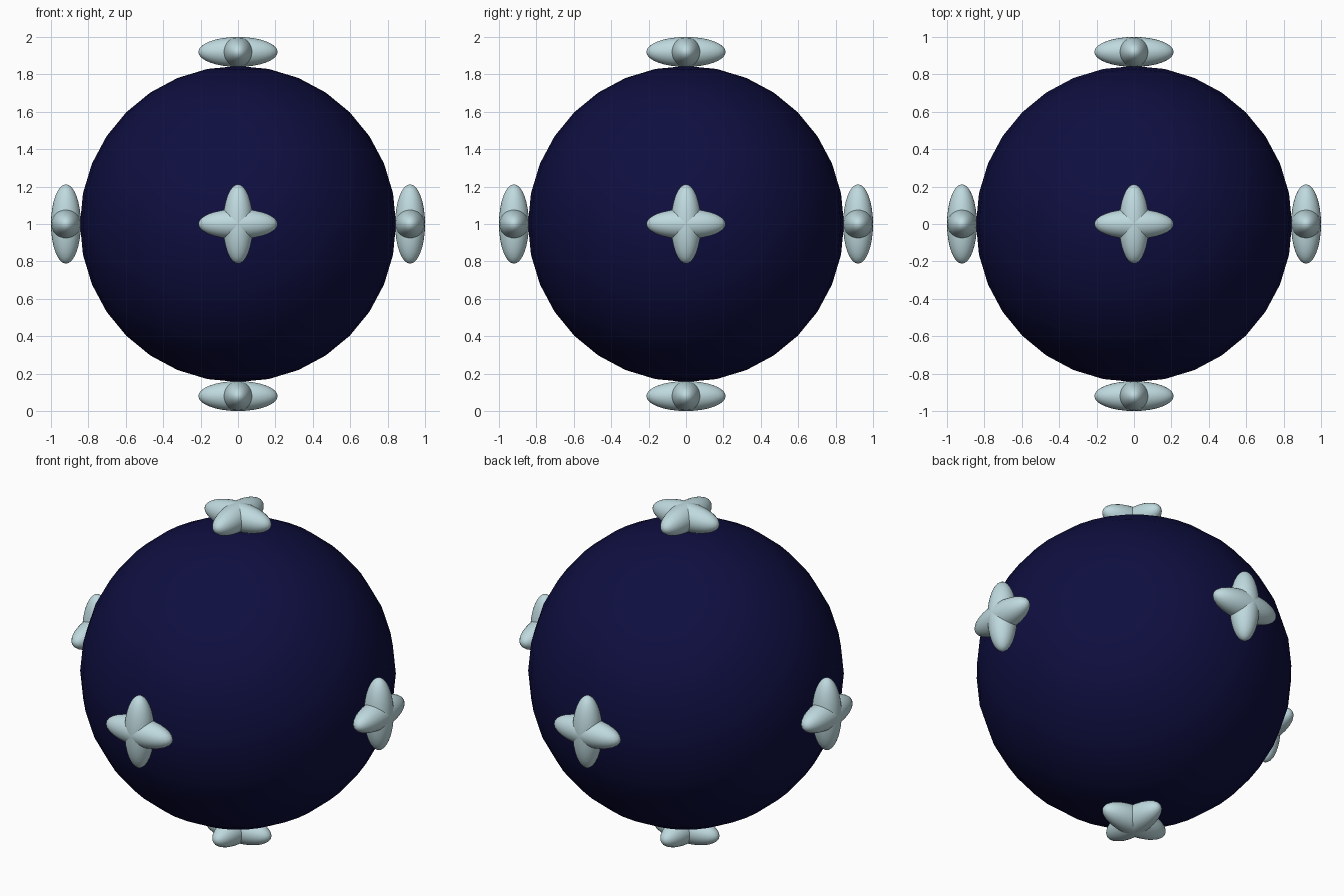
import bpy
from mathutils import Vector

if "Cube" in bpy.data.objects:
    bpy.data.objects.remove(bpy.data.objects["Cube"])

CENTRE = Vector((0, 0, 1))


def material(name, rgb):
    m = bpy.data.materials.new(name)
    m.diffuse_color = (*rgb, 1)
    m.use_nodes = True
    m.node_tree.nodes["Principled BSDF"].inputs["Base Color"].default_value = m.diffuse_color
    return m


navy = material("dark navy", (0.0045, 0.0045, 0.052))
pale = material("pale ice blue", (0.52, 0.70, 0.735))


def ball(name, loc, radii, mat):
    """Smooth sphere stretched to the given radii."""
    bpy.ops.mesh.primitive_uv_sphere_add(segments=32, ring_count=16, radius=1, location=loc)
    ob = bpy.context.object
    ob.name = name
    ob.scale = radii
    bpy.ops.object.transform_apply(location=False, rotation=False, scale=True)
    bpy.ops.object.shade_smooth()
    ob.data.materials.append(mat)
    return ob


# Main body
ball("body_sphere", CENTRE, (0.845, 0.845, 0.845), navy)

# Six four-armed stars, each made of two crossed ellipsoids lying on the sphere
sides = {"right": (0, 1), "left": (0, -1), "back": (1, 1),
         "front": (1, -1), "top": (2, 1), "bottom": (2, -1)}
for side, (axis, sign) in sides.items():
    offset = Vector((0, 0, 0))
    offset[axis] = 0.92 * sign
    for long_axis in range(3):
        if long_axis != axis:
            radii = [0.08, 0.08, 0.08]
            radii[long_axis] = 0.212
            ball(f"{side}_star_arm_{'xyz'[long_axis]}", CENTRE + offset, radii, pale)
